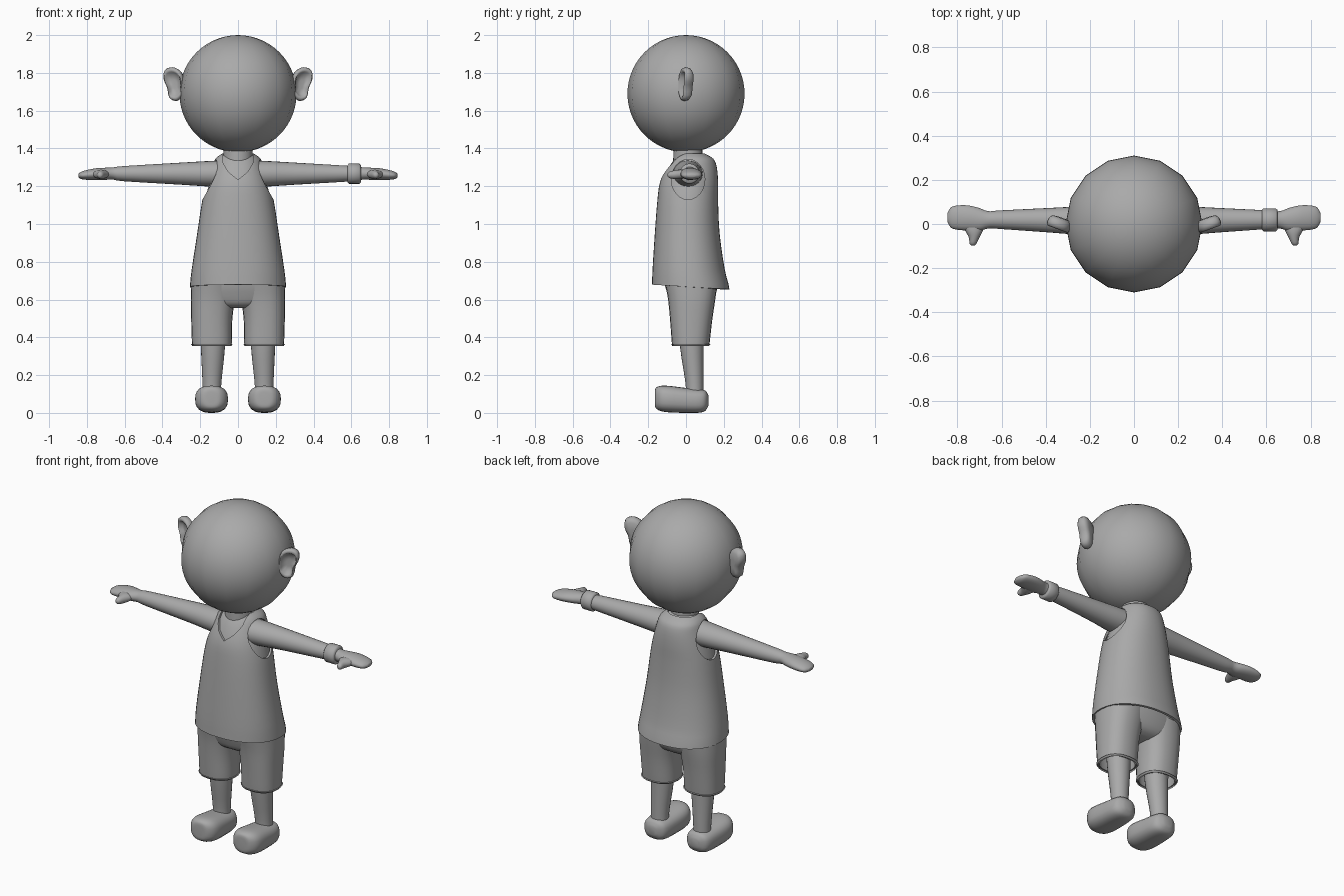
import bpy, bmesh, math
from mathutils import Matrix, Vector

if "Cube" in bpy.data.objects:
    bpy.data.objects.remove(bpy.data.objects["Cube"])

grey = bpy.data.materials.new("grey")
grey.diffuse_color = (0.4, 0.4, 0.4, 1)
grey.use_nodes = True
grey.node_tree.nodes["Principled BSDF"].inputs["Base Color"].default_value = grey.diffuse_color


def finish(name, bm, angle=50):
    bmesh.ops.recalc_face_normals(bm, faces=bm.faces)
    me = bpy.data.meshes.new(name)
    bm.to_mesh(me)
    bm.free()
    me.materials.append(grey)
    ob = bpy.data.objects.new(name, me)
    bpy.context.collection.objects.link(ob)
    smooth(ob, angle)
    return ob


def smooth(ob, angle):
    bpy.ops.object.select_all(action='DESELECT')
    ob.select_set(True)
    bpy.context.view_layer.objects.active = ob
    bpy.ops.object.shade_smooth_by_angle(angle=math.radians(angle))


def spline(rows, steps):
    """Catmull-Rom interpolation between the given sections."""
    if steps < 2:
        return rows
    out, n = [], len(rows)
    for i in range(n - 1):
        a, b, c, d = (rows[max(0, min(n - 1, k))] for k in (i - 1, i, i + 1, i + 2))
        for s in range(steps):
            t = s / steps
            out.append([0.5 * (2 * q + (r - p) * t + (2 * p - 5 * q + 4 * r - u) * t * t
                               + (3 * q - p - 3 * r + u) * t ** 3)
                        for p, q, r, u in zip(a, b, c, d)])
    return out + [rows[-1]]


def loft(name, axis, rows, segs=24, steps=3, power=2.0, caps=True, mirror=False, tilt=0, angle=50):
    """Rows: position on axis, then low and high extents on the two other axes."""
    bm = bmesh.new()
    rings = []
    for p, u0, u1, v0, v1 in spline(rows, steps):
        ring = []
        for k in range(segs):
            a = 2 * math.pi * k / segs
            c, s = math.cos(a), math.sin(a)
            u = (u0 + u1) / 2 + (u1 - u0) / 2 * math.copysign(abs(c) ** (2 / power), c)
            v = (v0 + v1) / 2 + (v1 - v0) / 2 * math.copysign(abs(s) ** (2 / power), s)
            co = {'x': (p, u, v), 'y': (u, p, v), 'z': (u, v, p)}[axis]
            ring.append(bm.verts.new(co))
        rings.append(ring)
    for v in rings[0]:
        v.co.z -= tilt * v.co.y
    for a, b in zip(rings, rings[1:]):
        for k in range(segs):
            j = (k + 1) % segs
            bm.faces.new((a[k], a[j], b[j], b[k]))
    if caps:
        bm.faces.new(rings[0])
        bm.faces.new(rings[-1])
    return pair(name, bm, mirror, angle)


def pair(name, bm, mirror, angle=50):
    """Finish a part, with an optional copy on the other side."""
    if mirror:
        other = bm.copy()
        bmesh.ops.transform(other, matrix=Matrix.Scale(-1, 4, (1, 0, 0)), verts=other.verts)
        finish(name + "_left", other, angle)
        name += "_right"
    return finish(name, bm, angle)


def thicken(ob, amount):
    m = ob.modifiers.new("thickness", 'SOLIDIFY')
    m.thickness, m.offset = amount, -1


def apply_all(ob):
    me = bpy.data.meshes.new_from_object(ob.evaluated_get(bpy.context.evaluated_depsgraph_get()))
    ob.modifiers.clear()
    ob.data = me


# Head
bm = bmesh.new()
bmesh.ops.create_uvsphere(bm, u_segments=16, v_segments=28, radius=0.31)
bmesh.ops.translate(bm, vec=(0, 0, 1.69), verts=bm.verts)
finish("head", bm)

# Ears: an outline repeated in rings, with a hollow at the front
outline = spline([(-0.055, -0.055), (-0.02, -0.088), (0.022, -0.075), (0.035, -0.02), (0.056, 0.03),
                  (0.05, 0.075), (0.01, 0.09), (-0.035, 0.07), (-0.055, 0.02), (-0.055, -0.055)], 3)[:-1]
bm = bmesh.new()
rings = []
for scale, depth in [(0.3, 0.03), (0.75, 0.027), (0.95, 0.014), (1, -0.005), (0.95, -0.02),
                     (0.84, -0.025), (0.72, -0.02), (0.6, -0.003), (0.25, 0.0)]:
    rings.append([bm.verts.new((x * scale, depth, z * scale)) for x, z in outline])
for a, b in zip(rings, rings[1:]):
    for k in range(len(a)):
        j = (k + 1) % len(a)
        bm.faces.new((a[k], a[j], b[j], b[k]))
bm.faces.new(rings[0])
bm.faces.new(rings[-1])
bmesh.ops.transform(bm, matrix=Matrix.Translation((0.337, 0, 1.74)) @ Matrix.Rotation(math.radians(20), 4, 'Z'),
                    verts=bm.verts)
pair("ear", bm, True, 70)

# Neck and skin under the shirt
loft("neck", 'z', [(1.25, -0.08, 0.08, -0.07, 0.09), (1.45, -0.075, 0.075, -0.065, 0.085)], steps=1)
shape = [(0.668, -0.255, 0.255, -0.18, 0.23), (0.76, -0.245, 0.245, -0.177, 0.205),
         (0.95, -0.216, 0.216, -0.165, 0.178), (1.12, -0.19, 0.19, -0.152, 0.17),
         (1.22, -0.165, 0.165, -0.138, 0.17), (1.3, -0.138, 0.138, -0.105, 0.163),
         (1.345, -0.12, 0.12, -0.075, 0.145), (1.372, -0.085, 0.085, -0.05, 0.1)]
skin = [(z, a + 0.015, b - 0.015, c + 0.015, d - 0.015) for z, a, b, c, d in shape[2:]]
loft("torso", 'z', skin, power=2.2)

# Sleeveless shirt with armholes and a pointed neckline cut out
shirt = loft("shirt", 'z', shape, segs=40, power=2.2, caps=False, tilt=0.06)
thicken(shirt, 0.012)
cutters = []
for side in (-1, 1):
    lo, hi = sorted((side * 0.1, side * 0.4))
    cutters.append(loft("armhole_cutter", 'x', [(lo, -0.078, 0.1, 1.13, 1.342),
                                                (hi, -0.078, 0.1, 1.13, 1.342)], steps=1))
bm = bmesh.new()
loop = [(0, 1.235), (0.05, 1.275), (0.078, 1.32), (0.085, 1.45), (-0.085, 1.45), (-0.078, 1.32), (-0.05, 1.275)]
face = bm.faces.new([bm.verts.new((x, -0.4, z)) for x, z in loop])
ext = bmesh.ops.extrude_face_region(bm, geom=[face])
bmesh.ops.translate(bm, vec=(0, 0.4, 0), verts=[g for g in ext["geom"] if isinstance(g, bmesh.types.BMVert)])
cutters.append(finish("neckline_cutter", bm))
for c in cutters:
    c.hide_render = True
    m = shirt.modifiers.new("cut", 'BOOLEAN')
    m.object, m.operation, m.solver = c, 'DIFFERENCE', 'EXACT'
apply_all(shirt)
smooth(shirt, 40)
for c in cutters:
    bpy.data.objects.remove(c)

# Shorts
loft("shorts_seat", 'z', [(0.555, -0.13, 0.13, -0.04, 0.09), (0.575, -0.19, 0.19, -0.075, 0.13),
                          (0.62, -0.243, 0.243, -0.095, 0.155), (0.7, -0.24, 0.24, -0.115, 0.17),
                          (0.85, -0.21, 0.21, -0.12, 0.16)], power=2.4)
for s in (-1, 1):
    rows = [(0.355, 0.035, 0.242, -0.072, 0.122), (0.37, 0.033, 0.244, -0.075, 0.125),
            (0.5, 0.03, 0.248, -0.085, 0.14), (0.6, 0.015, 0.25, -0.095, 0.155),
            (0.68, 0.0, 0.247, -0.11, 0.165)]
    if s < 0:
        rows = [(z, -b, -a, c, d) for z, a, b, c, d in rows]
    leg = loft("shorts_leg_" + ("left" if s < 0 else "right"), 'z', rows, power=2.4, caps=False)
    thicken(leg, 0.012)
    apply_all(leg)
    smooth(leg, 50)

# Legs and shoes
loft("leg", 'z', [(0.08, 0.09, 0.188, 0.0, 0.092), (0.16, 0.088, 0.188, -0.003, 0.092),
                  (0.36, 0.068, 0.197, -0.033, 0.093), (0.6, 0.06, 0.205, -0.05, 0.1)], mirror=True)
loft("shoe", 'y', [(-0.165, 0.115, 0.165, 0.045, 0.11), (-0.16, 0.09, 0.19, 0.025, 0.132),
                   (-0.135, 0.064, 0.216, 0.01, 0.143), (-0.09, 0.053, 0.227, 0.003, 0.143),
                   (0.0, 0.057, 0.223, 0.0, 0.132), (0.07, 0.064, 0.216, 0.001, 0.125),
                   (0.103, 0.08, 0.2, 0.012, 0.118), (0.12, 0.115, 0.165, 0.04, 0.09)],
     power=2.6, mirror=True, angle=70)

# Arms with hands, thumbs and a band on one wrist
loft("arm", 'x', [(0.08, -0.07, 0.09, 1.195, 1.337), (0.18, -0.06, 0.085, 1.2, 1.332),
                  (0.3, -0.045, 0.077, 1.208, 1.325), (0.6, -0.023, 0.062, 1.226, 1.307),
                  (0.66, -0.02, 0.058, 1.235, 1.3), (0.7, -0.032, 0.072, 1.234, 1.298),
                  (0.75, -0.03, 0.084, 1.234, 1.295), (0.8, -0.026, 0.084, 1.234, 1.286),
                  (0.83, -0.016, 0.075, 1.238, 1.276), (0.845, 0.01, 0.05, 1.248, 1.266)],
     mirror=True, angle=70)
loft("thumb", 'y', [(-0.097, 0.722, 0.738, 1.252, 1.266), (-0.088, 0.713, 0.745, 1.243, 1.276),
                    (-0.06, 0.7, 0.749, 1.238, 1.284), (-0.03, 0.685, 0.765, 1.238, 1.288),
                    (0.01, 0.67, 0.785, 1.245, 1.285)], segs=16, mirror=True, angle=70)
loft("wristband", 'x', [(0.58, -0.026, 0.064, 1.22, 1.312), (0.587, -0.034, 0.071, 1.213, 1.32),
                        (0.642, -0.034, 0.071, 1.213, 1.32), (0.65, -0.026, 0.064, 1.22, 1.312)], steps=1)
